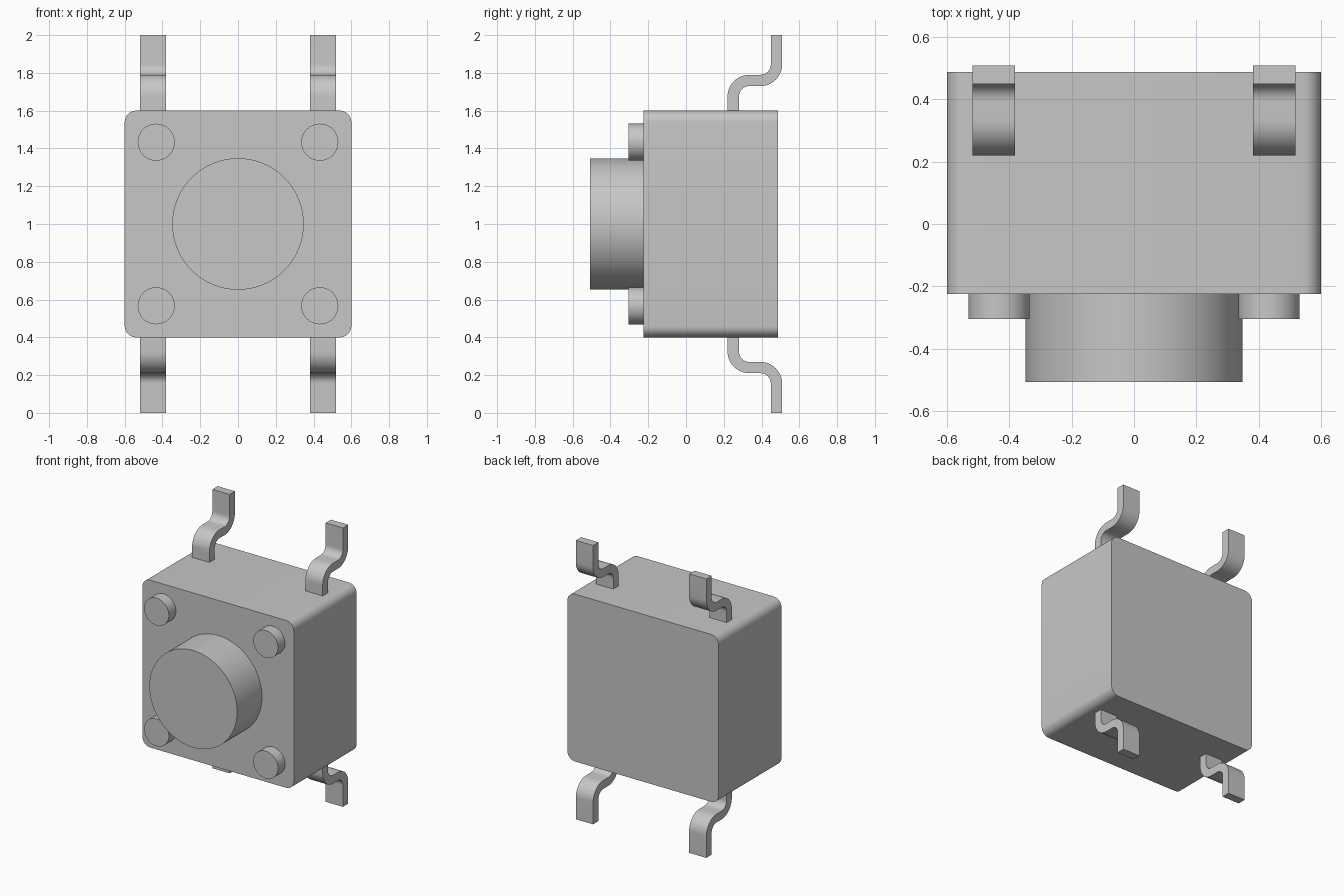
import bpy
import bmesh
import math
from mathutils import Vector

if "Cube" in bpy.data.objects:
    bpy.data.objects.remove(bpy.data.objects["Cube"], do_unlink=True)

# One plain grey for everything
grey = bpy.data.materials.new("plain_grey")
grey.use_nodes = True
colour = (0.57, 0.57, 0.57, 1)
grey.diffuse_color = colour
grey.node_tree.nodes["Principled BSDF"].inputs["Base Color"].default_value = colour


def arc(cx, cz, r, start, end, n=12):
    """Points along an arc, angles in degrees."""
    angles = [math.radians(start + (end - start) * i / n) for i in range(n + 1)]
    return [(cx + r * math.cos(a), cz + r * math.sin(a)) for a in angles]


def prism(name, outline, direction):
    """Extrude a closed 3D outline along a direction."""
    bm = bmesh.new()
    face = bm.faces.new([bm.verts.new(p) for p in outline])
    result = bmesh.ops.extrude_face_region(bm, geom=[face], use_keep_orig=True)
    moved = [v for v in result["geom"] if isinstance(v, bmesh.types.BMVert)]
    bmesh.ops.translate(bm, verts=moved, vec=Vector(direction))
    bmesh.ops.recalc_face_normals(bm, faces=bm.faces)
    mesh = bpy.data.meshes.new(name)
    bm.to_mesh(mesh)
    bm.free()
    mesh.materials.append(grey)
    obj = bpy.data.objects.new(name, mesh)
    bpy.context.collection.objects.link(obj)
    bpy.ops.object.select_all(action="DESELECT")
    obj.select_set(True)
    bpy.context.view_layer.objects.active = obj
    bpy.ops.object.shade_smooth_by_angle(angle=math.radians(30))
    return obj


def cylinder(name, x, z, radius, y_front, y_back, sides):
    """Round pin pointing towards the front."""
    ring = arc(x, z, radius, 0, 360, sides)[:-1]
    return prism(name, [(px, y_back, pz) for px, pz in ring], (0, y_front - y_back, 0))


# Housing: block with four rounded corners
FRONT, BACK, HALF, CORNER = -0.225, 0.487, 0.6, 0.06
inner = HALF - CORNER
corners = []
for i, (sx, sz) in enumerate([(1, 1), (-1, 1), (-1, -1), (1, -1)]):
    corners += arc(sx * inner, 1 + sz * inner, CORNER, 90 * i, 90 * i + 90, 8)
prism("housing", [(x, FRONT, z) for x, z in corners], (0, BACK - FRONT, 0))

# Push button
cylinder("button", 0, 1, 0.348, -0.507, FRONT, 96)

# Corner pegs and S-bent leads, mirrored left/right and top/bottom
R_IN, R_OUT = 0.055, 0.115
bend_1, bend_2 = (0.335, 0.675), (0.394, 0.845)
lead_profile = (
    [(0.22, 0.59)]
    + arc(*bend_1, R_OUT, 180, 90)
    + arc(*bend_2, R_IN, 270, 360)
    + [(0.449, 1.0), (0.509, 1.0)]
    + arc(*bend_2, R_OUT, 360, 270)
    + arc(*bend_1, R_IN, 90, 180)
    + [(0.28, 0.59)]
)
for side, sx in (("left", 1), ("right", -1)):
    for level, sz in (("top", 1), ("bottom", -1)):
        cylinder(f"{level}_{side}_peg", sx * 0.433, 1 + sz * 0.433, 0.098, -0.305, FRONT, 48)
        prism(f"{level}_{side}_lead",
              [(sx * 0.381, y, 1 + sz * h) for y, h in lead_profile],
              (sx * 0.137, 0, 0))
